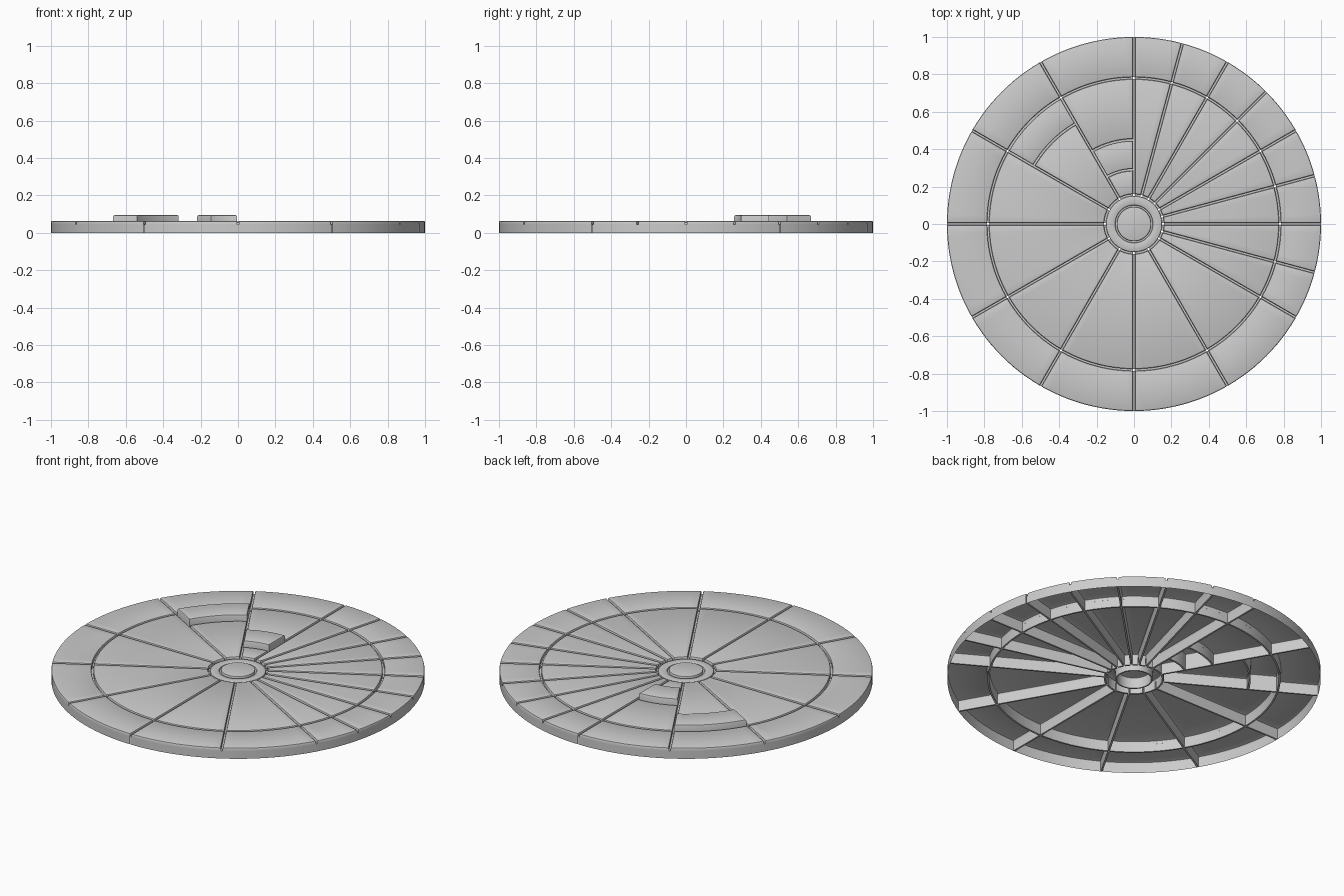
import bpy, bmesh, math

if "Cube" in bpy.data.objects:
    bpy.data.objects.remove(bpy.data.objects["Cube"])

GAP, BEV, FLOOR, TOP, RAISED = 0.005, 0.008, 0.045, 0.064, 0.095
R_HUB, R_RING, R_RIM = 0.155, 0.78, 1.0


def finish(name, bm):
    bmesh.ops.recalc_face_normals(bm, faces=bm.faces)
    me = bpy.data.meshes.new(name)
    bm.to_mesh(me)
    bm.free()
    ob = bpy.data.objects.new(name, me)
    bpy.context.collection.objects.link(ob)
    me.shade_smooth()
    me.set_sharp_from_angle(angle=math.radians(30))
    return ob


def polar(r, a, z):
    return (r * math.cos(a), r * math.sin(a), z)


def sector(name, r0, r1, a0, a1, rings, cap_bottom=False, rim_wall=False):
    """Sector lofted through (inset, z) rings, closed on top."""
    bm = bmesh.new()
    n = max(4, int(abs(a1 - a0) / 2.5))
    a0, a1 = math.radians(a0), math.radians(a1)
    loops = []
    for d, z in rings:
        loop = []
        for r, order in ((r0 + d, range(n + 1)), (r1 - d, range(n, -1, -1))):
            off = math.asin(d / r)
            for i in order:
                a = a0 + off + (a1 - a0 - 2 * off) * i / n
                loop.append(bm.verts.new(polar(r, a, z)))
        loops.append(loop)
    m = 2 * (n + 1)
    for A, B in zip(loops, loops[1:]):
        for i in range(m):
            j = (i + 1) % m
            bm.faces.new((A[i], A[j], B[j], B[i]))
    for L in [loops[-1]] + ([loops[0]] if cap_bottom else []):
        for i in range(n):
            bm.faces.new((L[i], L[i + 1], L[m - 2 - i], L[m - 1 - i]))
    # outer wall down to the ground
    if rim_wall:
        outer = loops[0][n + 1:]
        low = [bm.verts.new((v.co.x, v.co.y, 0)) for v in outer]
        for i in range(n):
            bm.faces.new((outer[i], outer[i + 1], low[i + 1], low[i]))
    return finish(name, bm)


def panel(name, r0, r1, a0, a1, z=TOP, rim=False):
    rings = [(GAP, FLOOR), (GAP, z - BEV), (GAP + 0.3 * BEV, z - 0.3 * BEV), (GAP + BEV, z)]
    return sector(name, r0, r1 + (GAP if rim else 0), a0, a1, rings, rim_wall=rim)


def arc_rib(name, r, a0, a1):
    trim = math.degrees(GAP / r)
    return sector(name, r - GAP, r + GAP, a0 + trim, a1 - trim,
                  [(0, 0), (0, FLOOR)], cap_bottom=True)


def spoke_rib(name, r0, r1, a):
    bm = bmesh.new()
    bmesh.ops.create_cube(bm, size=1)
    for v in bm.verts:
        v.co.x = (r0 + r1) / 2 + v.co.x * (r1 - r0)
        v.co.y *= 2 * GAP
        v.co.z = (v.co.z + 0.5) * FLOOR
    ob = finish(name, bm)
    ob.rotation_euler.z = math.radians(a)


def lathe(name, profile, n=72):
    bm = bmesh.new()
    rows = [[bm.verts.new(polar(r, 2 * math.pi * i / n, z)) for i in range(n)] for r, z in profile]
    for A, B in zip(rows, rows[1:]):
        for i in range(n):
            j = (i + 1) % n
            bm.faces.new((A[i], A[j], B[j], B[i]))
    if profile[-1][0] < 0.09:
        bm.faces.new(rows[-1])
    return finish(name, bm)


# Spoke angles: narrow slices on the right, wide ones elsewhere
angles = list(range(-30, 90, 15)) + list(range(90, 331, 30))
for a0, a1 in zip(angles, angles[1:]):
    panel("rim_panel", R_RING, R_RIM, a0, a1, rim=True)
    arc_rib("ring_rib", R_RING, a0, a1)
    arc_rib("hub_rib", R_HUB, a0, a1)
    spoke_rib("inner_spoke", R_HUB + GAP, R_RING - GAP, a0)
    spoke_rib("outer_spoke", R_RING + GAP, R_RIM - 0.001, a0)
    # Inner slices, two of them split by a raised step
    cuts = [R_HUB, R_RING]
    step = None
    if a0 == 90:
        cuts, step = [R_HUB, 0.29, 0.45, R_RING], 1
    elif a0 == 120:
        cuts, step = [R_HUB, 0.62, R_RING], 1
    for i, (r0, r1) in enumerate(zip(cuts, cuts[1:])):
        if i == step:
            panel("raised_step", r0, r1, a0, a1, RAISED)
        else:
            panel("floor_panel", r0, r1, a0, a1)
    for r in cuts[1:-1]:
        arc_rib("step_rib", r, a0, a1)

# Hub collar, groove wall and centre cap
H = 0.057
lathe("hub_collar", [(0.15, FLOOR), (0.15, H - 0.006), (0.148, H - 0.002), (0.144, H),
                     (0.106, H), (0.102, H - 0.002), (0.1, H - 0.006), (0.1, FLOOR)])
lathe("cap_rib", [(0.1, FLOOR), (0.1, 0), (0.092, 0), (0.092, FLOOR), (0.1, FLOOR)])
lathe("centre_cap", [(0.092, FLOOR), (0.092, TOP - BEV), (0.09, TOP - 0.002), (0.084, TOP)])
